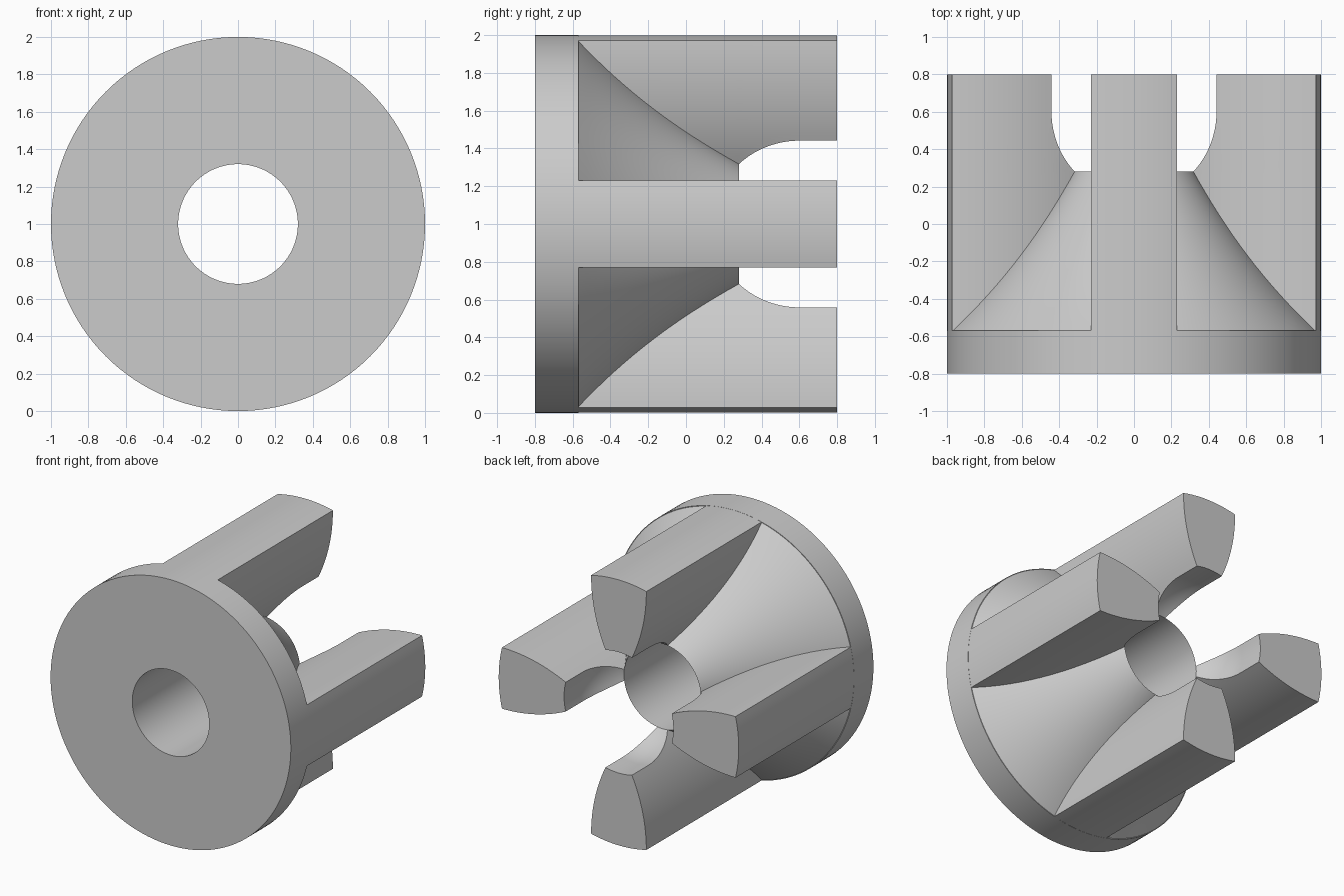
import bpy
import bmesh
from math import sin, cos, pi, sqrt, asin, radians
from mathutils import Matrix, Vector

if "Cube" in bpy.data.objects:
    bpy.data.objects.remove(bpy.data.objects["Cube"])

HOLE, RIM, BORE = 0.32, 1.0, 0.455
FRONT, STEP, TIP, BACK = -0.8, -0.57, 0.28, 0.8
BALL_Y = TIP + sqrt(BORE**2 - HOLE**2)
HALF_W, SIDE_R = 0.23, 1.235
CENTRE = Matrix.Translation((0, 0, 1))

grey = bpy.data.materials.new("plain grey")
grey.use_nodes = True
colour = (0.6, 0.6, 0.6, 1)
grey.diffuse_color = colour
grey.node_tree.nodes["Principled BSDF"].inputs["Base Color"].default_value = colour


def finish(name, bm, matrix):
    bmesh.ops.recalc_face_normals(bm, faces=bm.faces)
    bm.transform(matrix)
    mesh = bpy.data.meshes.new(name)
    bm.to_mesh(mesh)
    bm.free()
    mesh.materials.append(grey)
    obj = bpy.data.objects.new(name, mesh)
    bpy.context.collection.objects.link(obj)
    bpy.ops.object.select_all(action="DESELECT")
    obj.select_set(True)
    bpy.context.view_layer.objects.active = obj
    bpy.ops.object.shade_smooth_by_angle(angle=radians(30))


def bridge(bm, rings, closed):
    pairs = list(zip(rings, rings[1:]))
    if closed:
        pairs.append((rings[-1], rings[0]))
    for a, b in pairs:
        for i in range(len(a)):
            j = (i + 1) % len(a)
            bm.faces.new((a[i], a[j], b[j], b[i]))


# Flange with a flared hub and a through hole, turned about the y axis
start, end = Vector((0.995, STEP)), Vector((HOLE, TIP))
inward = Vector((start.y - end.y, end.x - start.x)).normalized()
flare = []
for i in range(17):
    t = i / 16
    flare.append(start.lerp(end, t) + inward * 0.035 * 4 * t * (1 - t))
profile = [(HOLE, FRONT), (RIM, FRONT), (RIM, STEP)] + [tuple(p) for p in flare]
bm = bmesh.new()
SEGMENTS = 128
rings = []
for r, y in profile:
    angles = [2 * pi * i / SEGMENTS for i in range(SEGMENTS)]
    rings.append([bm.verts.new((r * cos(a), y, r * sin(a))) for a in angles])
bridge(bm, rings, True)
finish("flanged_hub", bm, CENTRE)

# Jaws: convex sides, round outer face, inner face cut by a ball-ended bore
OUTER = RIM - 0.001
CORNER = sqrt(OUTER**2 - HALF_W**2)


def half_width(z):
    return HALF_W - SIDE_R + sqrt(SIDE_R**2 - (CORNER - z)**2)


def arc(radius, w, steps):
    a = asin(w / radius)
    spread = [a * (2 * i / steps - 1) for i in range(steps + 1)]
    return [(radius * sin(t), radius * cos(t)) for t in spread]


def section(inner):
    z = inner
    for _ in range(8):
        z = sqrt(inner**2 - half_width(z)**2)
    heights = [z + (CORNER - z) * i / 14 for i in range(1, 14)]
    right = [(half_width(h), h) for h in heights]
    left = [(-x, h) for x, h in reversed(right)]
    return arc(inner, half_width(z), 6) + right + arc(OUTER, HALF_W, 12)[::-1] + left


stations = [(STEP - 0.03, HOLE + 0.004), (TIP - 0.02, HOLE + 0.004)]
for i in range(17):
    y = TIP + (BALL_Y - TIP) * (1 - (1 - i / 16)**1.3)
    stations.append((y, sqrt(BORE**2 - (y - BALL_Y)**2)))
stations.append((BACK, BORE))

for k, name in enumerate(("top_jaw", "left_jaw", "bottom_jaw", "right_jaw")):
    bm = bmesh.new()
    rings = [[bm.verts.new((x, y, z)) for x, z in section(r)] for y, r in stations]
    bridge(bm, rings, False)
    bm.faces.new(rings[0])
    bm.faces.new(rings[-1])
    finish(name, bm, CENTRE @ Matrix.Rotation(k * pi / 2, 4, "Y"))
